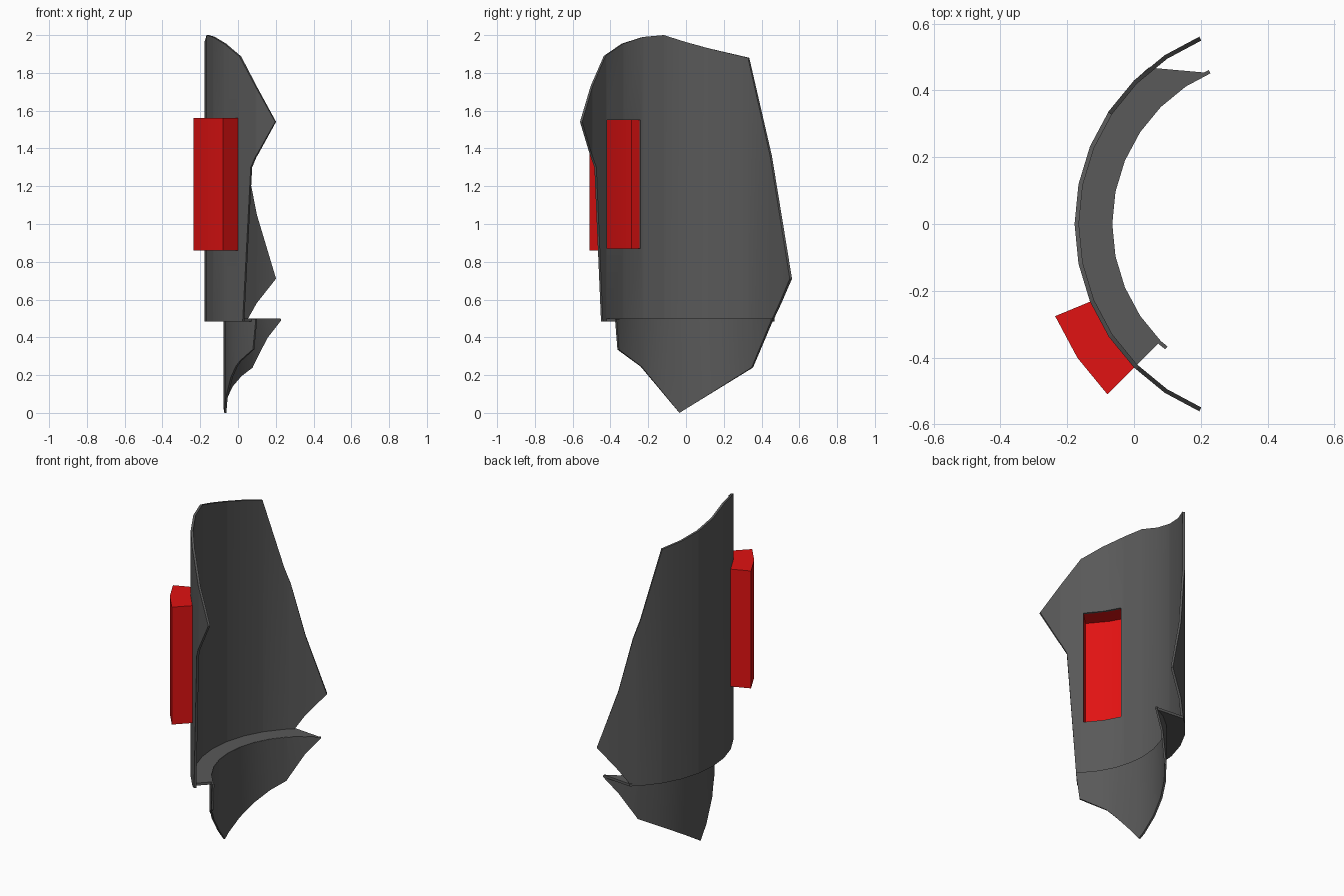
import bpy, bmesh, math

if "Cube" in bpy.data.objects:
    bpy.data.objects.remove(bpy.data.objects["Cube"])

CX = 0.43                      # axis of the curved hull
STEP = math.radians(11.25)     # 32-sided cylinder


def material(name, color):
    m = bpy.data.materials.new(name)
    m.diffuse_color = color
    m.use_nodes = True
    m.node_tree.nodes["Principled BSDF"].inputs["Base Color"].default_value = m.diffuse_color
    return m


dark = material("dark_grey", (0.1, 0.1, 0.1, 1))
red = material("red", (0.75, 0.006, 0.006, 1))


def lerp(points, v):
    if v <= points[0][0]:
        return points[0][1]
    for (a, b), (c, d) in zip(points, points[1:]):
        if v <= c:
            return b + (d - b) * (v - a) / (c - a)
    return points[-1][1]


def polar(r, deg):
    a = math.radians(deg)
    return CX - r * math.cos(a), r * math.sin(a)


def finish(name, bm, mat):
    bmesh.ops.recalc_face_normals(bm, faces=bm.faces[:])
    me = bpy.data.meshes.new(name)
    bm.to_mesh(me)
    bm.free()
    ob = bpy.data.objects.new(name, me)
    bpy.context.collection.objects.link(ob)
    me.materials.append(mat)
    return ob


def shell(name, r, r_in, upper, lower):
    """Curved plate with ragged outline; upper and lower are (y, z) edges."""
    arc = [(r * math.sin(i * STEP), CX - r * math.cos(i * STEP)) for i in range(-7, 8)]
    lo, hi = upper[0][0], upper[-1][0]
    ys = []
    for y in sorted({p[0] for p in upper + lower} | {p[0] for p in arc if lo < p[0] < hi}):
        if not ys or y - ys[-1] > 1e-4:
            ys.append(y)
    bm = bmesh.new()
    k = r_in / r
    rings = []
    for y in ys:
        x = lerp(arc, y)
        zb, zt = lerp(lower, y), lerp(upper, y)
        xi, yi = CX + (x - CX) * k, y * k
        rings.append([bm.verts.new(c) for c in
                      ((x, y, zb), (x, y, zt), (xi, yi, zt), (xi, yi, zb))])
    for a, b in zip(rings, rings[1:]):
        for i in range(4):
            j = (i + 1) % 4
            bm.faces.new((a[i], a[j], b[j], b[i]))
    bm.faces.new(rings[0])
    bm.faces.new(rings[-1])
    return finish(name, bm, dark)


def slab(name, r_out, out_degs, r_in, in_degs, z0, z1, mat):
    """Ring sector extruded upwards."""
    pts = [polar(r_out, a) for a in out_degs] + [polar(r_in, a) for a in reversed(in_degs)]
    bm = bmesh.new()
    face = bm.faces.new([bm.verts.new((x, y, z0)) for x, y in pts])
    ext = bmesh.ops.extrude_face_region(bm, geom=[face])
    bmesh.ops.translate(bm, vec=(0, 0, z1 - z0),
                        verts=[v for v in ext["geom"] if isinstance(v, bmesh.types.BMVert)])
    return finish(name, bm, mat)


# Upper hull plate with broken edges
hull = shell("upper_hull_plate", 0.608, 0.595,
             [(-0.561, 1.542), (-0.505, 1.73), (-0.435, 1.89), (-0.34, 1.955), (-0.23, 1.99),
              (-0.12, 2.0), (0, 1.963), (0.12, 1.93), (0.335, 1.88), (0.455, 1.36), (0.561, 0.712)],
             [(-0.561, 1.54), (-0.51, 1.37), (-0.485, 1.3), (-0.45, 0.485),
              (0.46, 0.485), (0.505, 0.58), (0.561, 0.71)])

# Lower, narrower plate tapering to a point
lower_plate = shell("lower_hull_plate", 0.506, 0.495,
                    [(-0.375, 0.498), (0.461, 0.498)],
                    [(-0.375, 0.485), (-0.363, 0.335), (-0.24, 0.245), (-0.035, 0.0),
                     (0.355, 0.24), (0.461, 0.49)])

# Ledge joining the two plates
steps = [i * 11.25 for i in range(-4, 5)]
ledge = slab("step_ledge", 0.607, steps + [50.5], 0.496, steps + [56.25, 65.7], 0.485, 0.5, dark)

# Red recessed window box, hollow and open to the inside of the hull
box = slab("window_box", 0.721, [-22.5, -33.75, -45], 0.602, [-22.5, -33.75, -45],
           0.86, 1.56, red)
degs = [-24, -33.75, -44.6]
cutter = slab("window_cutter", 0.709, degs, 0.55, degs, 0.87, 1.55, red)
cutter.hide_render = True

for ob in (hull, box):
    mod = ob.modifiers.new("opening", 'BOOLEAN')
    mod.operation = 'DIFFERENCE'
    mod.solver = 'EXACT'
    mod.object = cutter
    bpy.context.view_layer.objects.active = ob
    bpy.ops.object.modifier_apply(modifier=mod.name)
bpy.data.objects.remove(cutter)

for ob in (hull, lower_plate, ledge, box):
    bpy.ops.object.select_all(action='DESELECT')
    ob.select_set(True)
    bpy.context.view_layer.objects.active = ob
    bpy.ops.object.shade_smooth_by_angle(angle=math.radians(30))
